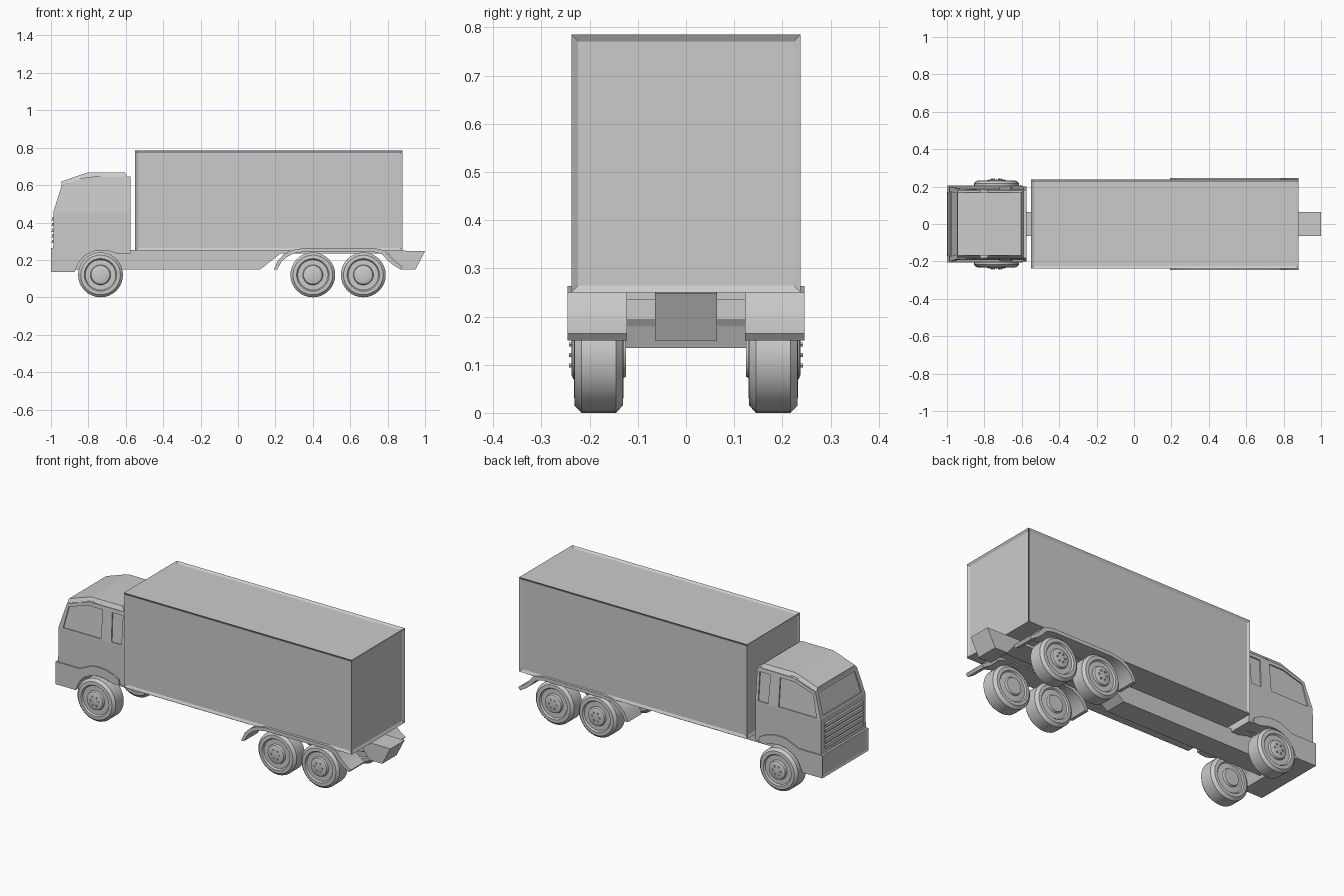
import bpy, bmesh, math
from mathutils import Vector

if "Cube" in bpy.data.objects:
    bpy.data.objects.remove(bpy.data.objects["Cube"])


def finish(name, bm, smooth=False):
    bmesh.ops.recalc_face_normals(bm, faces=bm.faces)
    me = bpy.data.meshes.new(name)
    bm.to_mesh(me)
    bm.free()
    ob = bpy.data.objects.new(name, me)
    bpy.context.collection.objects.link(ob)
    if smooth:
        bpy.ops.object.select_all(action='DESELECT')
        ob.select_set(True)
        bpy.context.view_layer.objects.active = ob
        bpy.ops.object.shade_smooth_by_angle(angle=math.radians(30))
    return ob


def add_prism(bm, pts, y0, y1):
    # side profile in x, z extruded across y
    f = bm.faces.new([bm.verts.new((x, y0, z)) for x, z in pts])
    r = bmesh.ops.extrude_face_region(bm, geom=[f])
    for v in r["geom"]:
        if isinstance(v, bmesh.types.BMVert):
            v.co.y = y1


def prism(name, pts, y0, y1, smooth=False):
    bm = bmesh.new()
    add_prism(bm, pts, y0, y1)
    return finish(name, bm, smooth)


def cut(ob, cutter):
    m = ob.modifiers.new("cut", 'BOOLEAN')
    m.operation = 'DIFFERENCE'
    m.solver = 'EXACT'
    m.object = cutter
    bpy.context.view_layer.objects.active = ob
    bpy.ops.object.modifier_apply(modifier=m.name)
    bpy.data.objects.remove(cutter)


# cargo box with a recessed panel in every side but the floor
bm = bmesh.new()
bmesh.ops.create_cube(bm, size=1)
for v in bm.verts:
    v.co = Vector((0.165 + v.co.x * 1.43, v.co.y * 0.476, 0.5175 + v.co.z * 0.535))
bm.normal_update()
sides = [f for f in bm.faces if f.normal.z > -0.5]
bmesh.ops.inset_individual(bm, faces=sides, thickness=0.02, depth=-0.008)
finish("cargo_box", bm)

# chassis beam, thin rear rail and tail block
prism("chassis", [(-0.88, 0.15), (0.12, 0.15), (0.25, 0.252), (-0.88, 0.252)], -0.064, 0.064)
prism("rear_rail", [(0.22, 0.235), (0.85, 0.235), (0.85, 0.252), (0.22, 0.252)], -0.064, 0.064)
prism("tail_block", [(0.79, 0.25), (0.87, 0.15), (0.95, 0.15), (1.0, 0.248)], -0.064, 0.064)

# cab shell with recessed windows
cab = prism("cab", [(-0.988, 0.25), (-0.68, 0.25), (-0.62, 0.235), (-0.575, 0.235),
                    (-0.575, 0.645), (-0.805, 0.643), (-0.942, 0.60), (-0.986, 0.46)], -0.2, 0.2)
main_window = [(-0.958, 0.462), (-0.93, 0.585), (-0.81, 0.623), (-0.72, 0.623), (-0.72, 0.462)]
small_window = [(-0.655, 0.468), (-0.66, 0.623), (-0.592, 0.623), (-0.592, 0.462), (-0.65, 0.462)]
for window in (main_window, small_window):
    for s in (-1, 1):
        cut(cab, prism("window_cutter", window, s * 0.193, s * 0.25))
cut(cab, prism("windshield_cutter", [(-0.975, 0.472), (-0.939, 0.586),
                                     (-0.98, 0.60), (-1.02, 0.486)], -0.175, 0.175))
# lean the upper cab walls inwards
bm = bmesh.new()
bm.from_mesh(cab.data)
bmesh.ops.bisect_plane(bm, geom=bm.verts[:] + bm.edges[:] + bm.faces[:],
                       plane_co=(0, 0, 0.455), plane_no=(0, 0, 1))
for v in bm.verts:
    if v.co.z > 0.455 and abs(v.co.y) > 0.1:
        v.co.y -= math.copysign(0.09 * (v.co.z - 0.455), v.co.y)
bm.to_mesh(cab.data)
bm.free()

# roof cap, narrower along its top
bm = bmesh.new()
add_prism(bm, [(-0.945, 0.598), (-0.943, 0.62), (-0.805, 0.667), (-0.605, 0.667),
               (-0.59, 0.644), (-0.805, 0.641)], -0.18, 0.18)
for v in bm.verts:
    if v.co.z > 0.66 or 0.61 < v.co.z < 0.63:
        v.co.y *= 0.93
finish("roof_cap", bm)

# grille slats
bm = bmesh.new()
for i in range(5):
    z = 0.29 + i * 0.03
    add_prism(bm, [(-0.98, z), (-0.997, z), (-0.994, z + 0.016), (-0.98, z + 0.022)], -0.17, 0.17)
finish("grille_slats", bm)

# front bumper with a shallow face panel
bm = bmesh.new()
add_prism(bm, [(-1, 0.135), (-0.874, 0.135), (-0.855, 0.18), (-0.845, 0.195),
               (-0.845, 0.263), (-1, 0.263)], -0.207, 0.207)
bmesh.ops.recalc_face_normals(bm, faces=bm.faces)
front = [f for f in bm.faces if f.normal.x < -0.9 and f.calc_center_median().x < -0.99]
bmesh.ops.inset_individual(bm, faces=front, thickness=0.015, depth=-0.004)
finish("front_bumper", bm)

# front wheel arches and long rear mudguards, both sides
arch = [(-0.85, 0.19), (-0.82, 0.222), (-0.775, 0.245), (-0.735, 0.252), (-0.69, 0.248),
        (-0.64, 0.232), (-0.597, 0.235), (-0.605, 0.265), (-0.64, 0.285), (-0.69, 0.299),
        (-0.735, 0.302), (-0.775, 0.297), (-0.82, 0.277), (-0.85, 0.263)]
guard = [(0.192, 0.15), (0.215, 0.20), (0.245, 0.23), (0.285, 0.252), (0.35, 0.263),
         (0.73, 0.263), (0.785, 0.25), (0.815, 0.215), (0.845, 0.188), (0.88, 0.165),
         (0.868, 0.15), (0.83, 0.172), (0.80, 0.198), (0.77, 0.23), (0.725, 0.243),
         (0.35, 0.243), (0.295, 0.234), (0.26, 0.215), (0.232, 0.19), (0.21, 0.15)]
for side, s in (("left", 1), ("right", -1)):
    prism("wheel_arch_" + side, arch, s * 0.122, s * 0.207, True)
    prism("rear_mudguard_" + side, guard, s * 0.122, s * 0.246, True)

# wheels: lathed tyre and rim profile (radius, y) plus hub bolts
wheel = [(0, 0.124), (0.045, 0.124), (0.05, 0.134), (0.08, 0.137), (0.086, 0.13), (0.104, 0.131),
         (0.12, 0.145), (0.12, 0.217), (0.106, 0.231), (0.087, 0.232), (0.081, 0.223),
         (0.054, 0.223), (0.05, 0.234), (0.04, 0.238), (0, 0.238)]
for axle, x in (("front", -0.735), ("middle", 0.40), ("rear", 0.67)):
    for side, s in (("left", 1), ("right", -1)):
        bm = bmesh.new()
        vs = [bm.verts.new((r, s * y, 0)) for r, y in wheel]
        es = [bm.edges.new(p) for p in zip(vs, vs[1:])]
        bmesh.ops.spin(bm, geom=vs + es, cent=(0, 0, 0), axis=(0, 1, 0),
                       angle=2 * math.pi, steps=32, use_merge=True)
        bmesh.ops.remove_doubles(bm, verts=bm.verts, dist=1e-5)
        for i in range(6):
            a = i * math.pi / 3
            c = (0.025 * math.cos(a), 0.025 * math.sin(a))
            add_prism(bm, [(c[0] + 0.005 * math.cos(k * math.pi / 3),
                            c[1] + 0.005 * math.sin(k * math.pi / 3)) for k in range(6)],
                      s * 0.236, s * 0.243)
        ob = finish("wheel_%s_%s" % (axle, side), bm, True)
        ob.location = (x, 0, 0.12)
